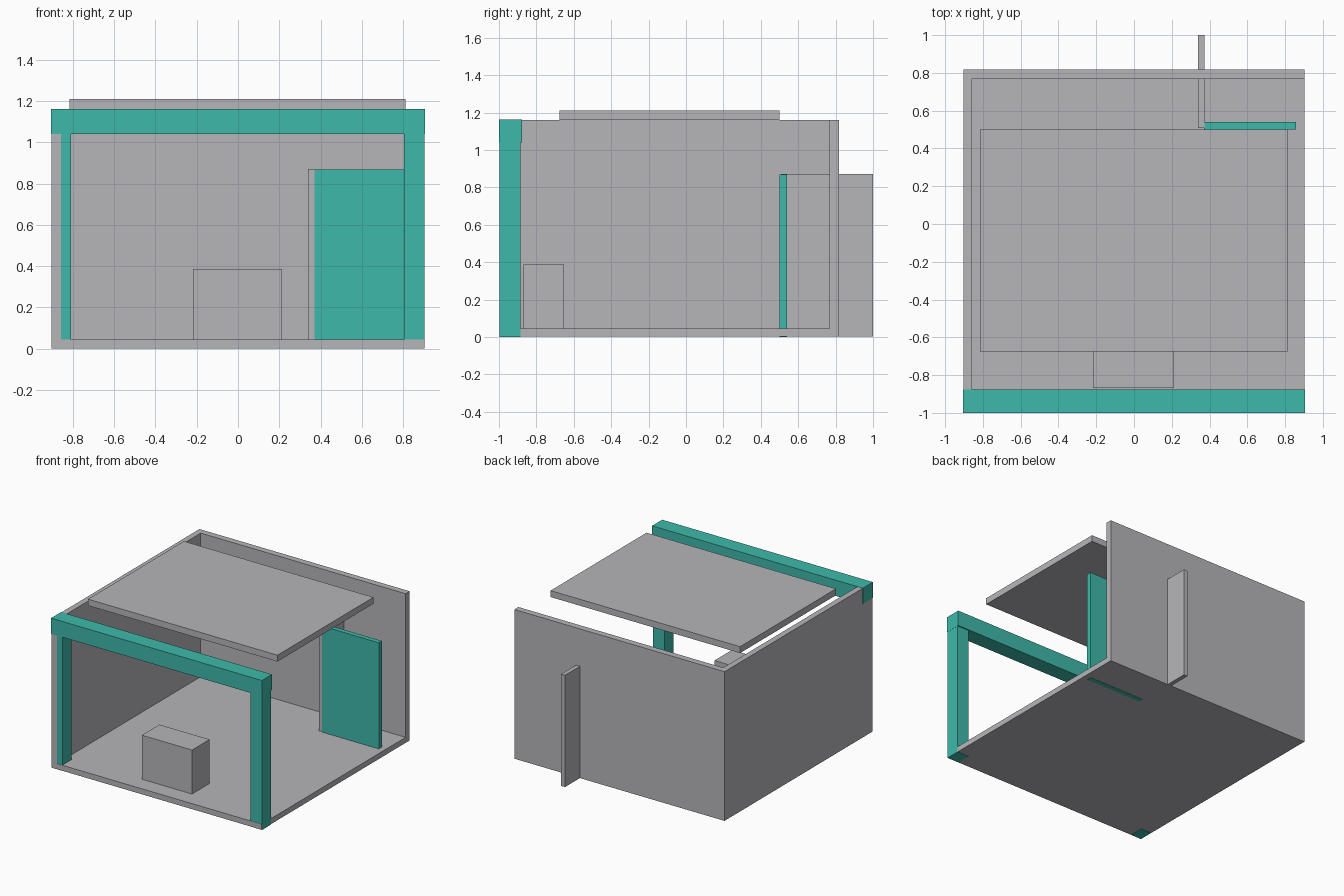
import bpy

if "Cube" in bpy.data.objects:
    bpy.data.objects.remove(bpy.data.objects["Cube"])


def material(name, rgb):
    m = bpy.data.materials.new(name)
    m.diffuse_color = (*rgb, 1.0)
    m.use_nodes = True
    m.node_tree.nodes["Principled BSDF"].inputs["Base Color"].default_value = m.diffuse_color
    return m


GREY = material("light_grey", (0.468, 0.468, 0.49))
TEAL = material("teal", (0.047, 0.485, 0.402))


def box(name, x, y, z, mat):
    """Axis-aligned box from (min, max) ranges."""
    lo, hi = zip(x, y, z)
    bpy.ops.mesh.primitive_cube_add(size=1, location=[(a + b) / 2 for a, b in zip(lo, hi)])
    ob = bpy.context.object
    ob.name = name
    ob.scale = [b - a for a, b in zip(lo, hi)]
    bpy.ops.object.transform_apply(location=False, rotation=False, scale=True)
    ob.data.materials.append(mat)
    return ob


# Shell: floor, closed left side and back; front and right stay open
box("floor", (-0.902, 0.902), (-0.998, 0.817), (0.002, 0.045), GREY)
box("left_wall", (-0.903, -0.857), (-0.998, 0.817), (0.002, 1.16), GREY)
box("back_wall", (-0.902, 0.902), (0.767, 0.817), (0.002, 1.16), GREY)

# Front frame: two posts carrying a beam
box("left_post", (-0.90, -0.81), (-0.996, -0.885), (0.0, 1.05), TEAL)
box("right_post", (0.803, 0.904), (-0.996, -0.885), (0.0, 1.05), TEAL)
box("front_beam", (-0.905, 0.905), (-1.0, -0.876), (1.04, 1.162), TEAL)

# Partition running out through the back wall, with a panel beside it
box("partition", (0.339, 0.372), (0.508, 1.0), (0.002, 0.87), GREY)
box("panel", (0.37, 0.858), (0.501, 0.539), (0.0, 0.869), TEAL)

# Raised roof slab and the counter block near the entrance
box("roof_slab", (-0.815, 0.812), (-0.676, 0.501), (1.16, 1.21), GREY)
box("counter", (-0.218, 0.213), (-0.868, -0.653), (0.03, 0.387), GREY)
